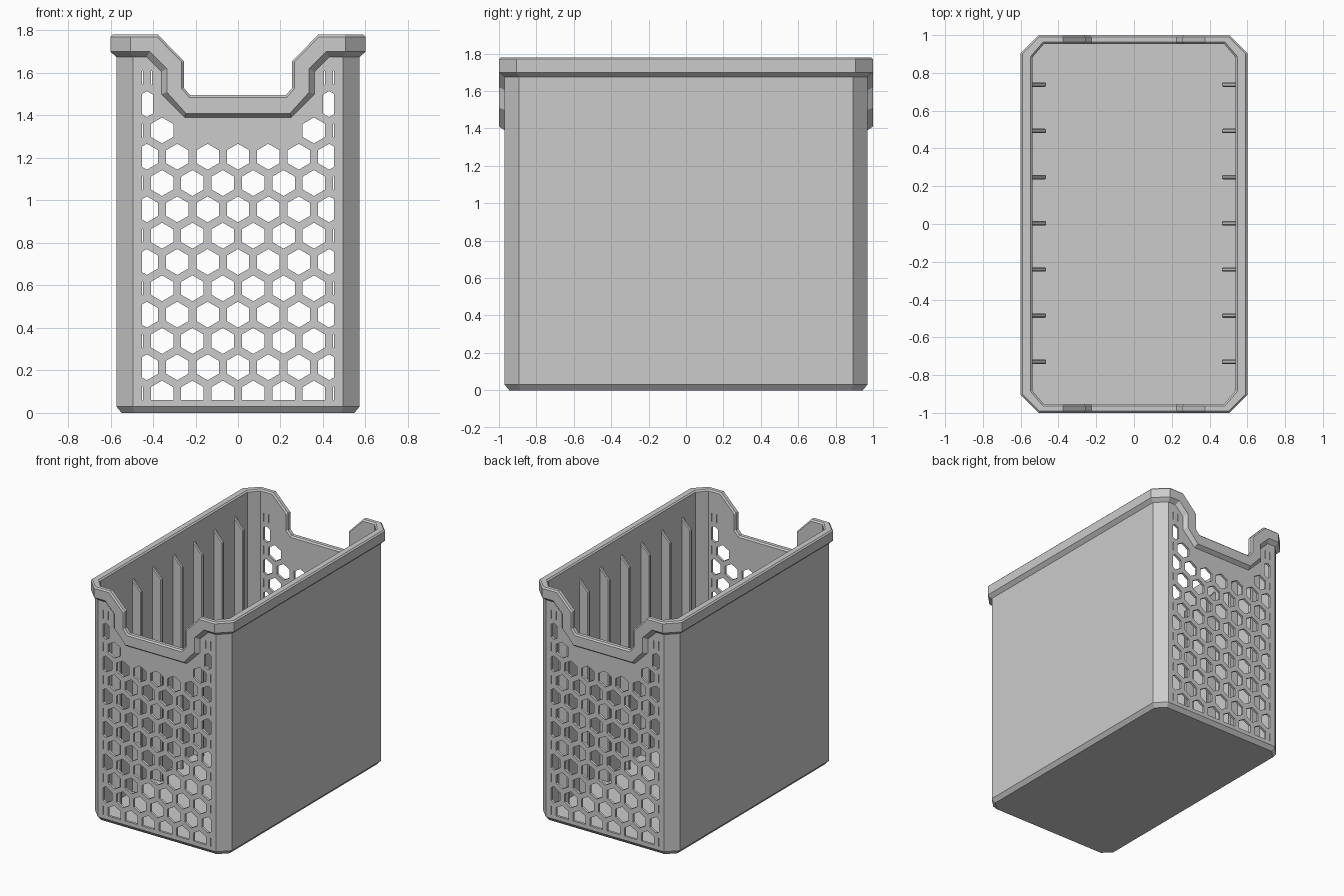
import bpy, bmesh, math

if "Cube" in bpy.data.objects:
    bpy.data.objects.remove(bpy.data.objects["Cube"])

grey = bpy.data.materials.new("plain_grey")
grey.diffuse_color = (0.6, 0.6, 0.6, 1)
grey.use_nodes = True
grey.node_tree.nodes["Principled BSDF"].inputs["Base Color"].default_value = grey.diffuse_color


def make_object(name, bm):
    bmesh.ops.recalc_face_normals(bm, faces=bm.faces)
    mesh = bpy.data.meshes.new(name)
    bm.to_mesh(mesh)
    bm.free()
    mesh.materials.append(grey)
    obj = bpy.data.objects.new(name, mesh)
    bpy.context.collection.objects.link(obj)
    return obj


def prism(bm, points, direction):
    """Extrude a polygon of 3D points along a direction."""
    face = bm.faces.new([bm.verts.new(p) for p in points])
    new = bmesh.ops.extrude_face_region(bm, geom=[face])["geom"]
    verts = [v for v in new if isinstance(v, bmesh.types.BMVert)]
    bmesh.ops.translate(bm, verts=verts, vec=direction)


# Wall section at the two ends of a corner, from underside over the rim to the floor
FLOOR = 0.03
side = [(.548, .883, 0), (.573, .893, .03), (.573, .893, 1.675), (.6, .905, 1.7),
        (.6, .905, 1.77), (.59, .901, 1.78), (.548, .886, 1.78),
        (.538, .882, 1.77), (.538, .882, FLOOR)]
end = [(.485, .945, 0), (.495, .97, .03), (.495, .97, 1.675), (.505, 1, 1.7),
       (.505, 1, 1.77), (.501, .99, 1.78), (.482, .963, 1.78),
       (.478, .952, 1.77), (.478, .952, FLOOR)]


def notch_section(foot, body, lip, top, bevel):
    """Wall section where the rim dips into the handle notch."""
    low = (top[0] + bevel[0], top[1] + bevel[1])
    return [(foot, .945, 0), (foot, .97, .03), (body[0], .97, body[1]),
            (lip[0], 1, lip[1]), (low[0], 1, low[1]), (top[0], .99, top[1]),
            (top[0], .963, top[1]), (low[0], .952, low[1]), (foot, .952, FLOOR)]


quarter = [
    side, end,
    notch_section(.43, (.43, 1.675), (.415, 1.7), (.377, 1.78), (.004, -.01)),
    notch_section(.36, (.36, 1.605), (.335, 1.62), (.255, 1.655), (.01, -.004)),
    notch_section(.30, (.36, 1.50), (.335, 1.51), (.255, 1.53), (.01, -.004)),
    notch_section(.20, (.25, 1.39), (.245, 1.41), (.225, 1.495), (.004, -.01)),
]

# Bin: mirror the quarter into a closed loop of sections and skin it
flip = lambda s, sx, sy: [(x * sx, y * sy, z) for x, y, z in s]
loop = [flip(s, 1, 1) for s in quarter]
loop += [flip(s, -1, 1) for s in reversed(quarter)]
loop += [flip(s, -1, -1) for s in quarter]
loop += [flip(s, 1, -1) for s in reversed(quarter)]
bm = bmesh.new()
rings = [[bm.verts.new(p) for p in s] for s in loop]
for a, b in zip(rings, rings[1:] + rings[:1]):
    for i in range(len(side) - 1):
        bm.faces.new((a[i], b[i], b[i + 1], a[i + 1]))
bm.faces.new([r[0] for r in rings])
bm.faces.new([r[-1] for r in rings])
bin_body = make_object("bin_body", bm)


# Honeycomb cutter running through both end panels
def clip(poly, axis, limit, sign):
    """Keep the part of a convex polygon where sign * coordinate >= sign * limit."""
    out = []
    for p, q in zip(poly, poly[1:] + poly[:1]):
        dp, dq = sign * (p[axis] - limit), sign * (q[axis] - limit)
        if dp >= 0:
            out.append(p)
        if dp * dq < 0:
            t = dp / (dp - dq)
            out.append((p[0] + t * (q[0] - p[0]), p[1] + t * (q[1] - p[1])))
    return out


PITCH, RADIUS = .143, .061
bm = bmesh.new()
for row in range(13):
    z = .091 + row * PITCH * math.sqrt(3) / 2
    for col in range(-4, 5):
        x = PITCH * (col + (0.5 if row % 2 == 0 else 0))
        inner = 0
        if row == 10:
            inner = .3
        elif row == 11:
            inner = .40
        elif row == 12:
            inner = .405
        if abs(x) + RADIUS * .86 < inner:
            continue
        hexagon = [(x + RADIUS * math.sin(k * math.pi / 3),
                    z + RADIUS * math.cos(k * math.pi / 3)) for k in range(6)]
        hexagon = clip(clip(hexagon, 0, .452, -1), 0, -.452, 1)
        hexagon = clip(hexagon, 1, .06, 1)
        if inner:
            s = math.copysign(1, x)
            hexagon = clip(hexagon, 0, s * inner, s)
        if len(hexagon) > 2:
            prism(bm, [(px, -1.1, pz) for px, pz in hexagon], (0, 2.2, 0))
cutter = make_object("honeycomb_cutter", bm)
cutter.hide_render = True
cutter.hide_viewport = True
holes = bin_body.modifiers.new("honeycomb", 'BOOLEAN')
holes.operation = 'DIFFERENCE'
holes.solver = 'EXACT'
holes.object = cutter

# Upright ribs inside both long walls, with sloping tops
bm = bmesh.new()
for s in (-1, 1):
    for i in range(-3, 4):
        y = .004 + i * .2445
        profile = [(.55, .02), (.465, .02), (.465, 1.56), (.55, 1.65)]
        prism(bm, [(s * x, y - .012, z) for x, z in profile], (0, .024, 0))
ribs = make_object("inner_ribs", bm)
bevel = ribs.modifiers.new("soft_edges", 'BEVEL')
bevel.width = .006
bevel.segments = 1
